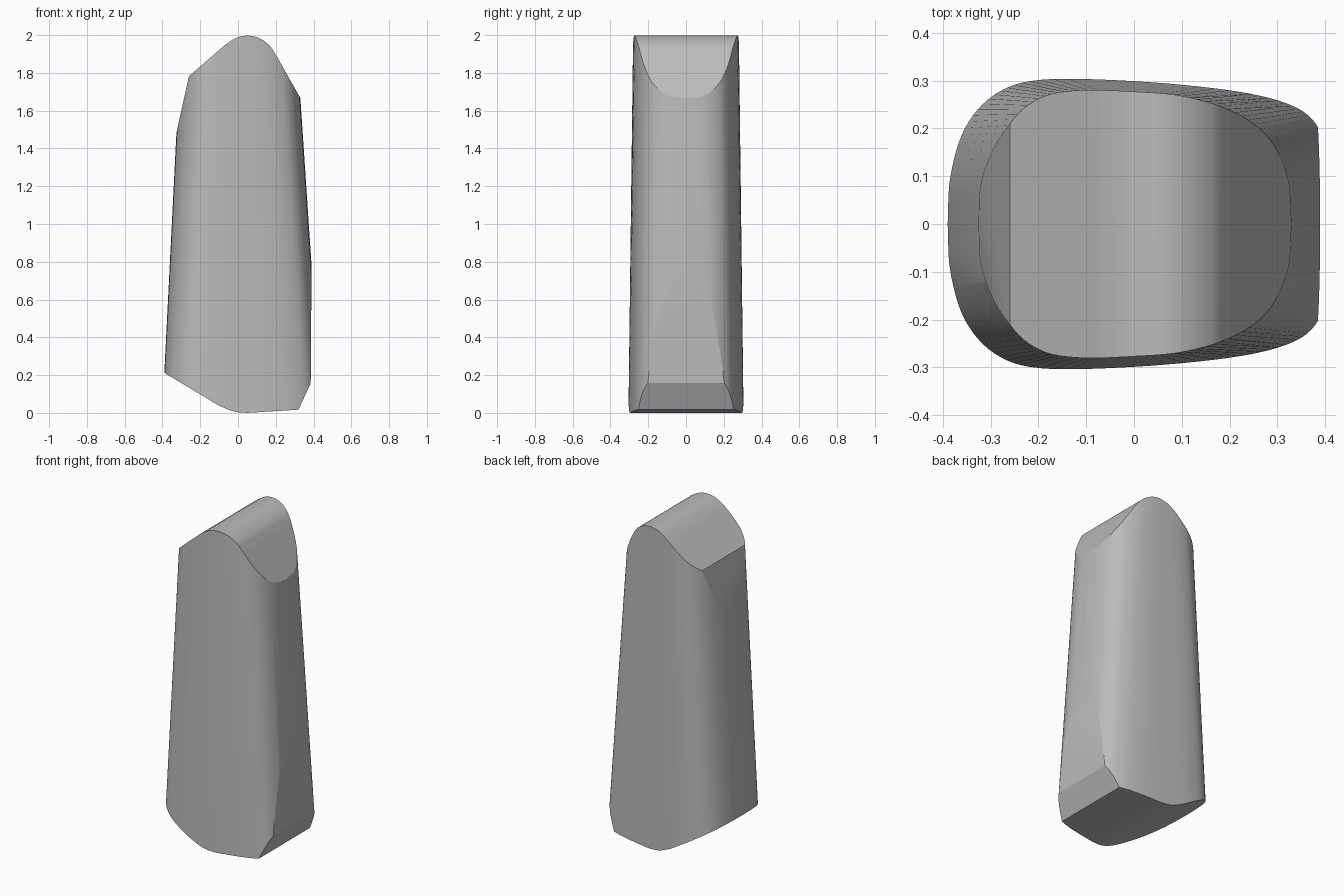
import bpy, bmesh
from mathutils import Vector

cube = bpy.data.objects.get("Cube")
if cube:
    bpy.data.objects.remove(cube, do_unlink=True)

grey = bpy.data.materials.new("plain grey")
grey.use_nodes = True
colour = (0.5, 0.5, 0.5, 1)
grey.diffuse_color = colour
grey.node_tree.nodes["Principled BSDF"].inputs["Base Color"].default_value = colour


def spline(points, steps=6):
    """Smooth open curve through 2D points, end points included."""
    pts = [Vector(p) for p in points]
    pts = [2 * pts[0] - pts[1]] + pts + [2 * pts[-1] - pts[-2]]
    out = []
    for a, b, c, d in zip(pts, pts[1:], pts[2:], pts[3:]):
        for i in range(steps):
            t = i / steps
            out.append(0.5 * (2 * b + (c - a) * t + (2 * a - 5 * b + 4 * c - d) * t ** 2
                              + (3 * b - a - 3 * c + d) * t ** 3))
    return out + [pts[-2]]


def closed_section(half):
    """Mirror a half outline across y = 0."""
    curve = spline(half)
    return curve + [Vector((p.x, -p.y)) for p in reversed(curve[1:-1])]


def loft(name, ring_a, ring_b):
    """Solid between two matching rings of 3D points."""
    bm = bmesh.new()
    a = [bm.verts.new(p) for p in ring_a]
    b = [bm.verts.new(p) for p in ring_b]
    n = len(a)
    for i in range(n):
        j = (i + 1) % n
        bm.faces.new((a[i], a[j], b[j], b[i]))
    bm.faces.new(a)
    bm.faces.new(b)
    bmesh.ops.recalc_face_normals(bm, faces=bm.faces)
    mesh = bpy.data.meshes.new(name)
    bm.to_mesh(mesh)
    bm.free()
    mesh.materials.append(grey)
    obj = bpy.data.objects.new(name, mesh)
    bpy.context.collection.objects.link(obj)
    return obj


# Tapered column: broad low section to rounder high section
low = closed_section([(-.401, 0), (-.395, .1), (-.365, .2), (-.3, .272), (-.2, .303), (0, .299),
                      (.2, .28), (.32, .253), (.39, .212), (.43, .12), (.442, 0)])
high = closed_section([(-.3, 0), (-.293, .1), (-.25, .207), (-.19, .262), (-.11, .279), (0, .277),
                       (.1, .268), (.19, .24), (.26, .185), (.3, .1), (.308, 0)])


def section_at(z):
    return [(*p.lerp(q, z / 2), z) for p, q in zip(low, high)]


block = loft("tapered_block", section_at(-.1), section_at(2.1))

# Side profile that trims the crown, base and right side
crown = spline([(-.07, 1.95), (-.01, 1.988), (.05, 2), (.11, 1.988), (.165, 1.95), (.2, 1.9)], 5)
base = spline([(.05, .003), (-.02, .01), (-.1, .042), (-.17, .083)], 5)
profile = ([(-.6, 1.4), (-.345, 1.4), (-.26, 1.785)] + crown
           + [(.33, 1.67), (.45, 1.45), (.45, 1), (.39, .85), (.385, .16), (.32, .02)]
           + base + [(-.39, .215), (-.6, .34)])
cutter = loft("profile_cutter", [(x, -.5, z) for x, z in profile],
              [(x, .5, z) for x, z in profile])
cutter.hide_render = True

trim = block.modifiers.new("trim", "BOOLEAN")
trim.operation = "INTERSECT"
trim.solver = "EXACT"
trim.object = cutter
bpy.context.view_layer.objects.active = block
block.select_set(True)
bpy.ops.object.modifier_apply(modifier=trim.name)
bpy.data.objects.remove(cutter, do_unlink=True)

# Stand on the ground, smooth the curves and keep the cut edges crisp
lowest = min(v.co.z for v in block.data.vertices)
for v in block.data.vertices:
    v.co.z -= lowest
bpy.ops.object.shade_smooth_by_angle(angle=0.3)
